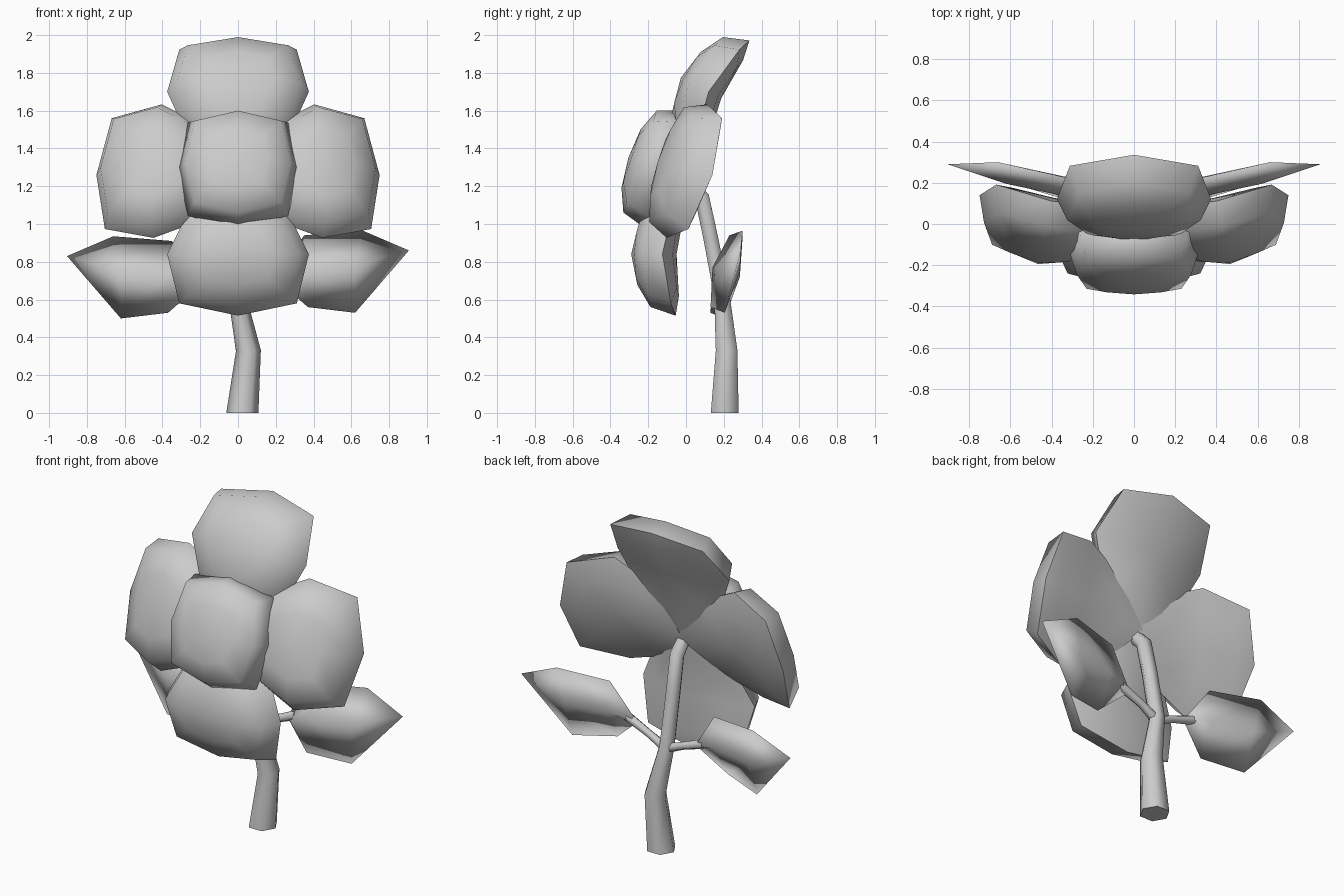
import bpy, bmesh, math
from mathutils import Vector as V

if "Cube" in bpy.data.objects:
    bpy.data.objects.remove(bpy.data.objects["Cube"])


def loft(name, rings, angle=80):
    """Skin a list of equal-length rings; collapsed rings become points."""
    bm = bmesh.new()
    vs = [[bm.verts.new(p) for p in r] for r in rings]
    n = len(rings[0])
    for a, b in zip(vs, vs[1:]):
        for i in range(n):
            j = (i + 1) % n
            bm.faces.new((a[i], a[j], b[j], b[i]))
    bm.faces.new(vs[0])
    bm.faces.new(vs[-1])
    bmesh.ops.remove_doubles(bm, verts=bm.verts, dist=0.0005)
    bmesh.ops.recalc_face_normals(bm, faces=bm.faces)
    me = bpy.data.meshes.new(name)
    bm.to_mesh(me)
    bm.free()
    ob = bpy.data.objects.new(name, me)
    bpy.context.collection.objects.link(ob)
    bpy.ops.object.select_all(action='DESELECT')
    ob.select_set(True)
    bpy.context.view_layer.objects.active = ob
    bpy.ops.object.shade_smooth_by_angle(angle=math.radians(angle))
    return ob


def tube(name, path, radii, sides=6):
    pts = [V(p) for p in path]
    rings = []
    for k, (p, r) in enumerate(zip(pts, radii)):
        d = (pts[min(k + 1, len(pts) - 1)] - pts[max(k - 1, 0)]).normalized()
        if k == 0 and p.z == 0:
            d = V((0, 0, 1))
        ref = V((0, 1, 0)) if abs(d.y) < 0.8 else V((0, 0, 1))
        a = ref.cross(d).normalized()
        b = d.cross(a)
        rings.append([p + r * (math.cos(t) * a + math.sin(t) * b)
                      for t in (i * math.tau / sides for i in range(sides))])
    return loft(name, rings)


ROUND = [(0, 1), (.83, .80), (1, 0), (.83, -.80), (0, -1), (-.83, -.80), (-1, 0), (-.83, .80)]
TAPERED = ROUND[:3] + [(.68, -.6), (0, -1), (-.68, -.6)] + ROUND[6:]


def pad(name, centre, out, front, width, outer, inner, outline, layers, bend=(0, 0)):
    """Puffy eight-sided petal; layers are (scale, height along the front).
    bend curls the outer and inner ends backwards."""
    c, v = V(centre), V(out).normalized()
    n = V(front)
    n = (n - v * n.dot(v)).normalized()
    u = v.cross(n)
    rings = []
    for s, h in layers:
        rings.append([c + u * (x * width * s) + v * (y * s * (outer if y > 0 else inner))
                      + n * (h - (bend[0] if y > 0 else bend[1]) * (y * s) ** 2)
                      for x, y in outline])
    return loft(name, rings)


PETAL = [(0, .165), (.5, .15), (.86, .115), (1, 0), (.68, -.055), (0, -.075)]
CORE = [(0, .195), (.5, .18), (.87, .13), (1, 0), (.65, -.10), (0, -.15)]
BEND = (.07, .15)

# Flower head
pad("flower_centre", (0, -.12, 1.29), (0, .31, .95), (0, -.95, .31),
    .32, .326, .326, ROUND, CORE)
pad("top_petal", (0, .12, 1.70), (0, .45, .89), (0, -.89, .45),
    .375, .34, .45, TAPERED, PETAL, BEND)
pad("bottom_petal", (0, -.125, .84), (0, 0, -1), (0, -1, 0),
    .375, .325, .40, TAPERED, PETAL, BEND)
for side, s in (("right", 1), ("left", -1)):
    pad(side + "_petal", (s * .425, .005, 1.28), (s * .98, .2, 0), (s * .19, -.93, .294),
        .37, .345, .42, TAPERED, PETAL, BEND)

# Stem
tube("stem", [(.023, .205, 0), (.055, .215, .33), (-.005, .19, .62), (-.005, .13, .93),
              (0, .085, 1.14), (0, -.02, 1.25)],
     [.085, .066, .047, .045, .045, .04])

# Leaves with stalks: each section is upper edge, front ridge, lower edge, back ridge
LEAF = [
    [(.21, .19, .735), (.215, .175, .72), (.21, .185, .70), (.205, .205, .715)],
    [(.35, .23, .94), (.36, .14, .77), (.37, .13, .56), (.36, .235, .75)],
    [(.66, .30, .965), (.62, .195, .78), (.62, .205, .53), (.62, .285, .75)],
    [(.905, .29, .86)] * 4,
]
for side, s, drop in (("right", 1, 0), ("left", -1, .03)):
    loft(side + "_leaf", [[(s * x, y, z - drop) for x, y, z in r] for r in LEAF], 180)
    tube(side + "_leaf_stalk",
         [(0, .19, .61), (s * .11, .195, .67 - drop / 2), (s * .26, .19, .735 - drop)],
         [.028, .023, .028])
